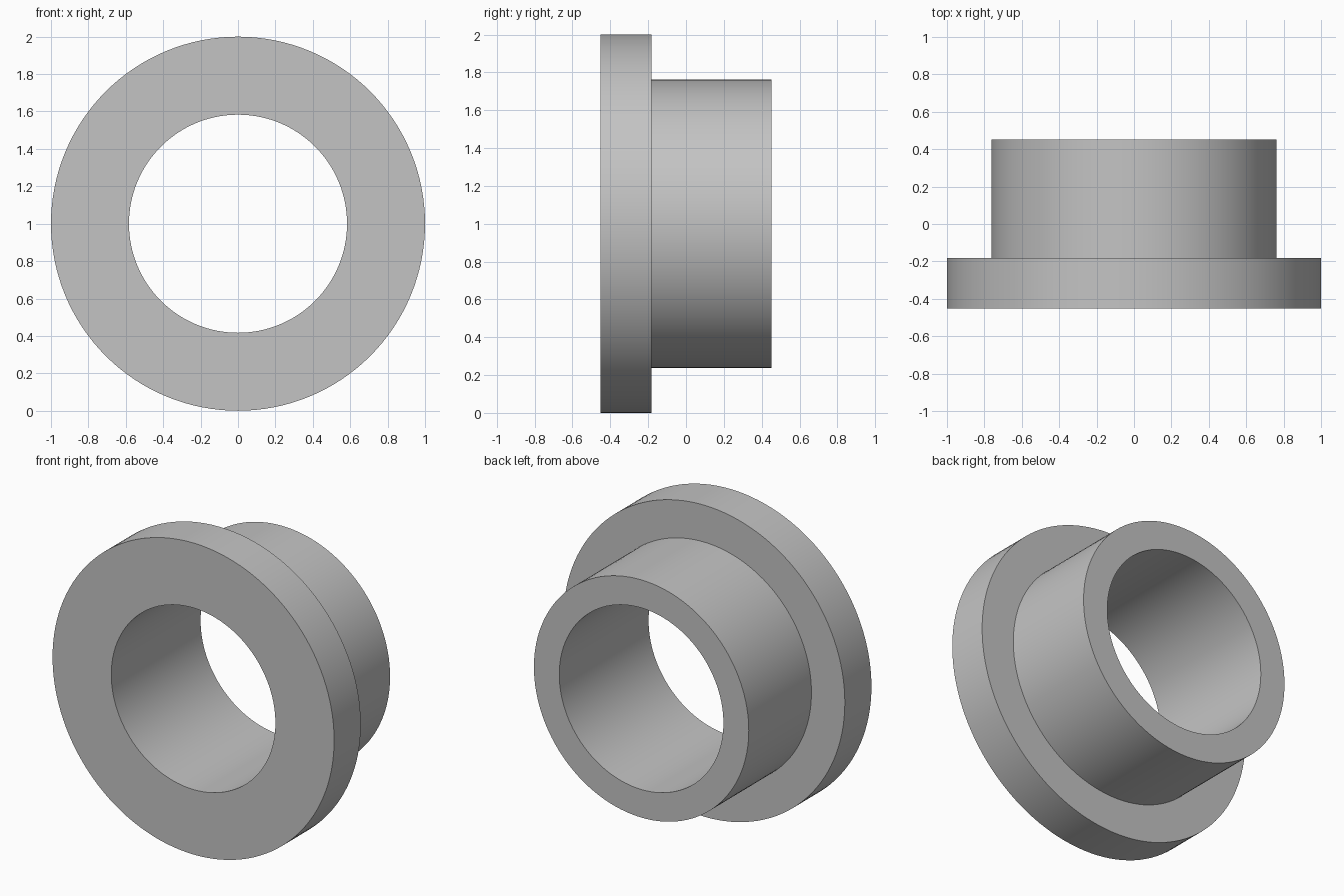
import bpy, bmesh, math
from mathutils import Matrix

if "Cube" in bpy.data.objects:
    bpy.data.objects.remove(bpy.data.objects["Cube"], do_unlink=True)

SEGMENTS = 128
BORE, SLEEVE, FLANGE = 0.583, 0.763, 1.0
FRONT, STEP, BACK = -0.453, -0.183, 0.453

# Plain grey metal
grey = bpy.data.materials.new("plain_grey")
grey.use_nodes = True
colour = (0.55, 0.55, 0.55, 1)
grey.diffuse_color = colour
grey.node_tree.nodes["Principled BSDF"].inputs["Base Color"].default_value = colour

# Flanged bushing: closed L-shaped section (radius, y) revolved around the bore axis
section = [(BORE, FRONT), (FLANGE, FRONT), (FLANGE, STEP),
           (SLEEVE, STEP), (SLEEVE, BACK), (BORE, BACK)]
bm = bmesh.new()
rings = []
for radius, y in section:
    ring = []
    for i in range(SEGMENTS):
        a = math.tau * i / SEGMENTS
        ring.append(bm.verts.new((radius * math.cos(a), y, radius * math.sin(a))))
    rings.append(ring)
for r, ring in enumerate(rings):
    following = rings[(r + 1) % len(rings)]
    for i in range(SEGMENTS):
        j = (i + 1) % SEGMENTS
        bm.faces.new((ring[i], ring[j], following[j], following[i]))
bmesh.ops.recalc_face_normals(bm, faces=bm.faces)
bm.transform(Matrix.Translation((0, 0, FLANGE)))

mesh = bpy.data.meshes.new("flanged_bushing")
bm.to_mesh(mesh)
bm.free()
mesh.materials.append(grey)
bushing = bpy.data.objects.new("flanged_bushing", mesh)
bpy.context.collection.objects.link(bushing)

# Smooth round walls with crisp rims
bpy.ops.object.select_all(action="DESELECT")
bushing.select_set(True)
bpy.context.view_layer.objects.active = bushing
bpy.ops.object.shade_smooth_by_angle(angle=math.radians(30))
